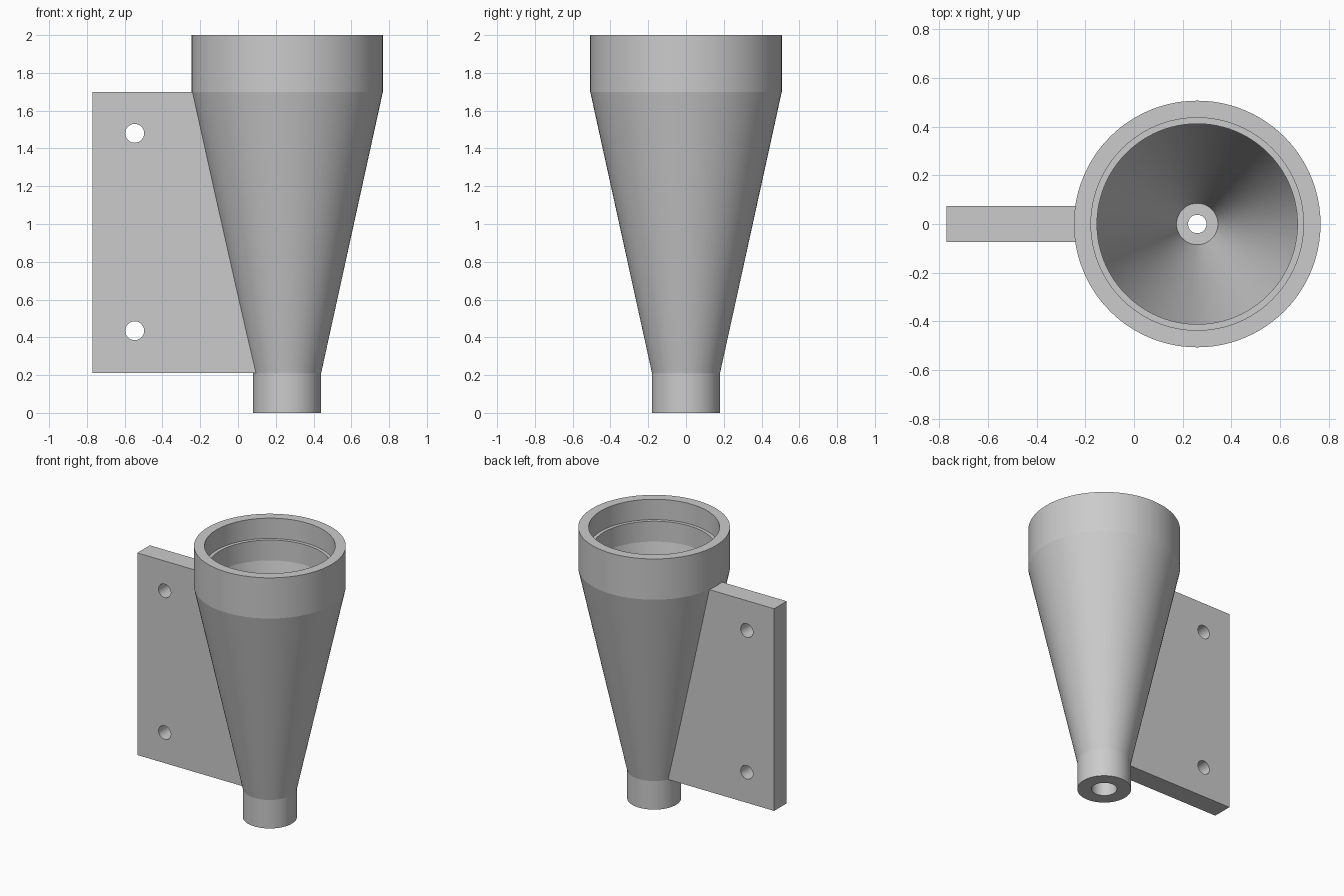
import bpy
import bmesh
import math
from mathutils import Matrix, Vector

cube = bpy.data.objects.get("Cube")
if cube:
    bpy.data.objects.remove(cube, do_unlink=True)

grey = bpy.data.materials.new("plain_grey")
grey.use_nodes = True
GREY = (0.6, 0.6, 0.6, 1)
grey.diffuse_color = GREY
grey.node_tree.nodes["Principled BSDF"].inputs["Base Color"].default_value = GREY

AXIS_X = 0.26      # funnel axis
SEGMENTS = 96


def add_object(name, bm):
    bmesh.ops.recalc_face_normals(bm, faces=bm.faces)
    mesh = bpy.data.meshes.new(name)
    bm.to_mesh(mesh)
    bm.free()
    mesh.materials.append(grey)
    obj = bpy.data.objects.new(name, mesh)
    bpy.context.collection.objects.link(obj)
    return obj


def shade(obj):
    bpy.ops.object.select_all(action="DESELECT")
    obj.select_set(True)
    bpy.context.view_layer.objects.active = obj
    bpy.ops.object.shade_smooth_by_angle(angle=math.radians(10))


# Funnel: closed wall section (radius, height) spun about the axis
section = [
    (0.18, 0), (0.18, 0.21), (0.507, 1.7), (0.507, 2),          # outside
    (0.437, 2), (0.437, 1.85), (0.412, 1.85), (0.412, 1.7),     # rim and ledge
    (0.085, 0.21), (0.038, 0.21), (0.038, 0.15),                # cone and orifice
    (0.085, 0.15), (0.085, 0),                                  # outlet bore
]
bm = bmesh.new()
verts = [bm.verts.new((AXIS_X + r, 0, z)) for r, z in section]
edges = [bm.edges.new((a, b)) for a, b in zip(verts, verts[1:] + verts[:1])]
bmesh.ops.spin(bm, geom=verts + edges, cent=(AXIS_X, 0, 0), axis=(0, 0, 1),
               angle=math.tau, steps=SEGMENTS, use_merge=True)
bmesh.ops.remove_doubles(bm, verts=bm.verts, dist=1e-5)
funnel = add_object("funnel", bm)
shade(funnel)

# Mounting plate: slanted inner edge is buried in the funnel wall
HALF = 0.073
bm = bmesh.new()
outline = [(-0.77, 0.21), (0.13, 0.21), (-0.195, 1.7), (-0.77, 1.7)]
face = bm.faces.new([bm.verts.new((x, -HALF, z)) for x, z in outline])
side = bmesh.ops.extrude_face_region(bm, geom=[face])["geom"]
bmesh.ops.translate(bm, vec=Vector((0, 2 * HALF, 0)),
                    verts=[v for v in side if isinstance(v, bmesh.types.BMVert)])
plate = add_object("mounting_plate", bm)

# Bolt holes through the plate
bm = bmesh.new()
for z in (0.435, 1.48):
    place = Matrix.Translation((-0.547, 0, z)) @ Matrix.Rotation(math.pi / 2, 4, "X")
    bmesh.ops.create_cone(bm, cap_ends=True, segments=48, radius1=0.05,
                          radius2=0.05, depth=0.4, matrix=place)
cutter = add_object("bolt_hole_cutter", bm)
cutter.hide_render = True
cut = plate.modifiers.new("bolt_holes", "BOOLEAN")
cut.operation = "DIFFERENCE"
cut.solver = "EXACT"
cut.object = cutter
bpy.context.view_layer.objects.active = plate
bpy.ops.object.modifier_apply(modifier=cut.name)
bpy.data.objects.remove(cutter, do_unlink=True)
shade(plate)
